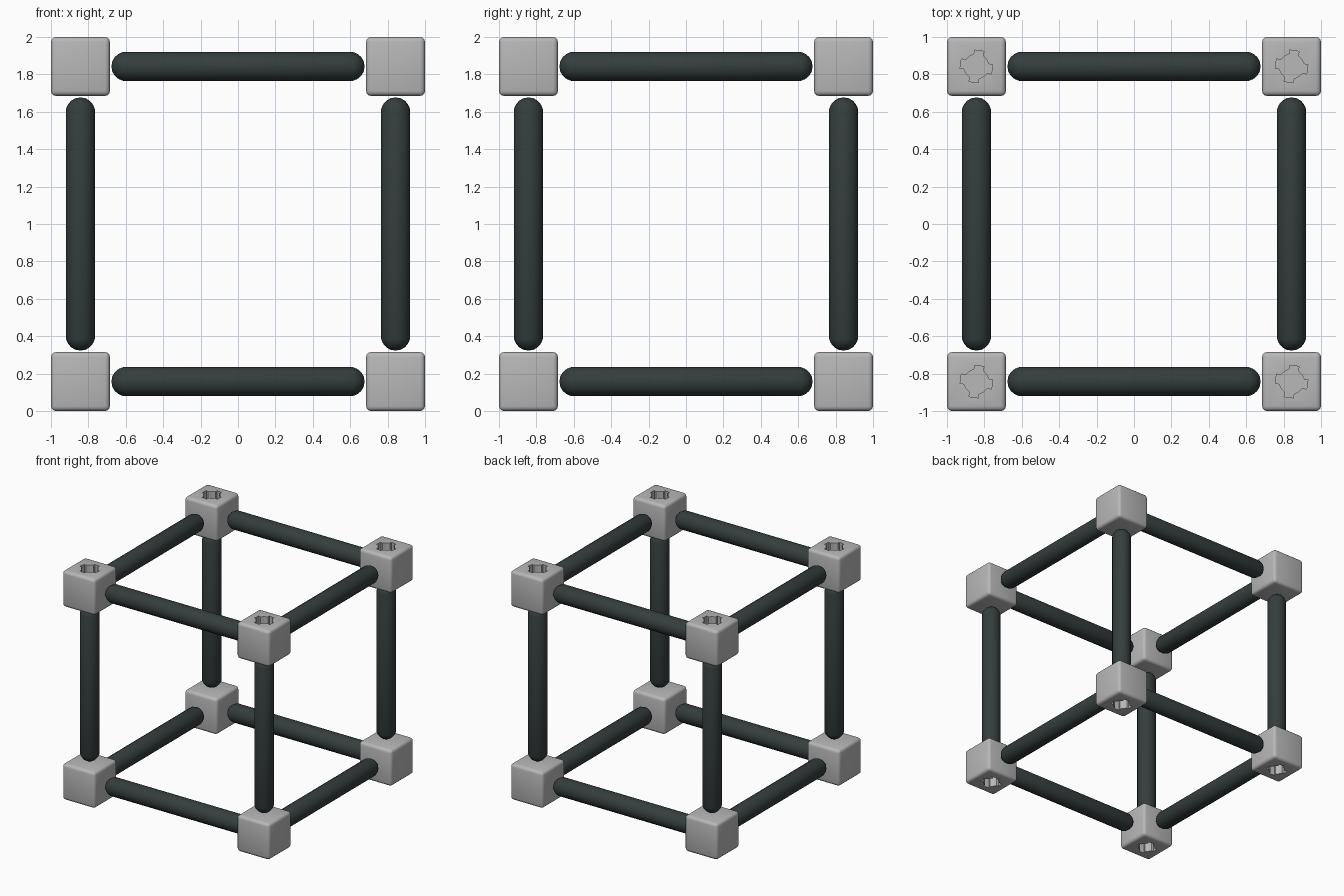
import bpy, bmesh, math
from mathutils import Vector, Matrix

if "Cube" in bpy.data.objects:
    bpy.data.objects.remove(bpy.data.objects["Cube"])

C = 0.8425      # corner block centre offset
S = 0.315       # corner block size
R = 0.078       # rod radius
L = 0.677       # rod half length


def material(name, rgb):
    m = bpy.data.materials.new(name)
    m.diffuse_color = (*rgb, 1)
    m.use_nodes = True
    m.node_tree.nodes["Principled BSDF"].inputs["Base Color"].default_value = m.diffuse_color
    return m


grey = material("light_grey", (0.48, 0.48, 0.48))
dark = material("dark_slate", (0.036, 0.047, 0.047))


def make(name, bm, mat):
    bmesh.ops.recalc_face_normals(bm, faces=bm.faces)
    me = bpy.data.meshes.new(name)
    bm.to_mesh(me)
    bm.free()
    me.materials.append(mat)
    ob = bpy.data.objects.new(name, me)
    bpy.context.collection.objects.link(ob)
    return ob


def smooth(ob):
    bpy.ops.object.select_all(action='DESELECT')
    ob.select_set(True)
    bpy.context.view_layer.objects.active = ob
    bpy.ops.object.shade_smooth_by_angle(angle=math.radians(35))


def socket_cutter(name, x, y, z):
    """Four-toothed prism that sinks a socket into a block face."""
    bm = bmesh.new()
    ring = []
    for k in range(4):
        for ang, rad in ((-45, .066), (-20, .068), (-17, .09), (17, .088), (20, .068)):
            a = math.radians(ang + 80 + 90 * k)
            ring.append(bm.verts.new((x + rad * math.cos(a), y + rad * math.sin(a), z - 0.09)))
    face = bm.faces.new(ring)
    ext = bmesh.ops.extrude_face_region(bm, geom=[face])
    up = [v for v in ext["geom"] if isinstance(v, bmesh.types.BMVert)]
    bmesh.ops.translate(bm, verts=up, vec=(0, 0, 0.18))
    ob = make(name, bm, grey)
    ob.hide_render = True
    ob.hide_set(True)
    return ob


def corner_block(x, y, top):
    """Rounded cube with a socket on its outer horizontal face."""
    z = 1 + (C if top else -C)
    bm = bmesh.new()
    bmesh.ops.create_cube(bm, size=S, matrix=Matrix.Translation((x, y, z)))
    bmesh.ops.bevel(bm, geom=bm.edges[:], offset=0.026, segments=3,
                    profile=0.5, affect='EDGES')
    ob = make("corner_block", bm, grey)
    smooth(ob)
    cut = ob.modifiers.new("socket", 'BOOLEAN')
    cut.operation = 'DIFFERENCE'
    cut.solver = 'EXACT'
    cut.object = socket_cutter("socket_cutter", x, y, 2 if top else 0)


def rod(name, centre, axis):
    """Round-ended rod: a sphere split at its equator and stretched."""
    bm = bmesh.new()
    bmesh.ops.create_uvsphere(bm, u_segments=16, v_segments=9, radius=R)
    for v in bm.verts:
        v.co.z += math.copysign(L - R, v.co.z)
        # straighten the rings next to the shaft
        if abs(v.co.z) < L - R + 0.02:
            v.co.xy = v.co.xy.normalized() * R
    rot = Vector((0, 0, 1)).rotation_difference(Vector(axis)).to_matrix().to_4x4()
    bm.transform(Matrix.Translation(centre) @ rot)
    smooth(make(name, bm, dark))


# Eight corner blocks
for x in (-C, C):
    for y in (-C, C):
        for top in (False, True):
            corner_block(x, y, top)

# Twelve rods along the cube's edges
for a in (-C, C):
    for b in (-C, C):
        rod("side_to_side_rod", (0, a, 1 + b), (1, 0, 0))
        rod("front_to_back_rod", (a, 0, 1 + b), (0, 1, 0))
        rod("upright_rod", (a, b, 1), (0, 0, 1))
